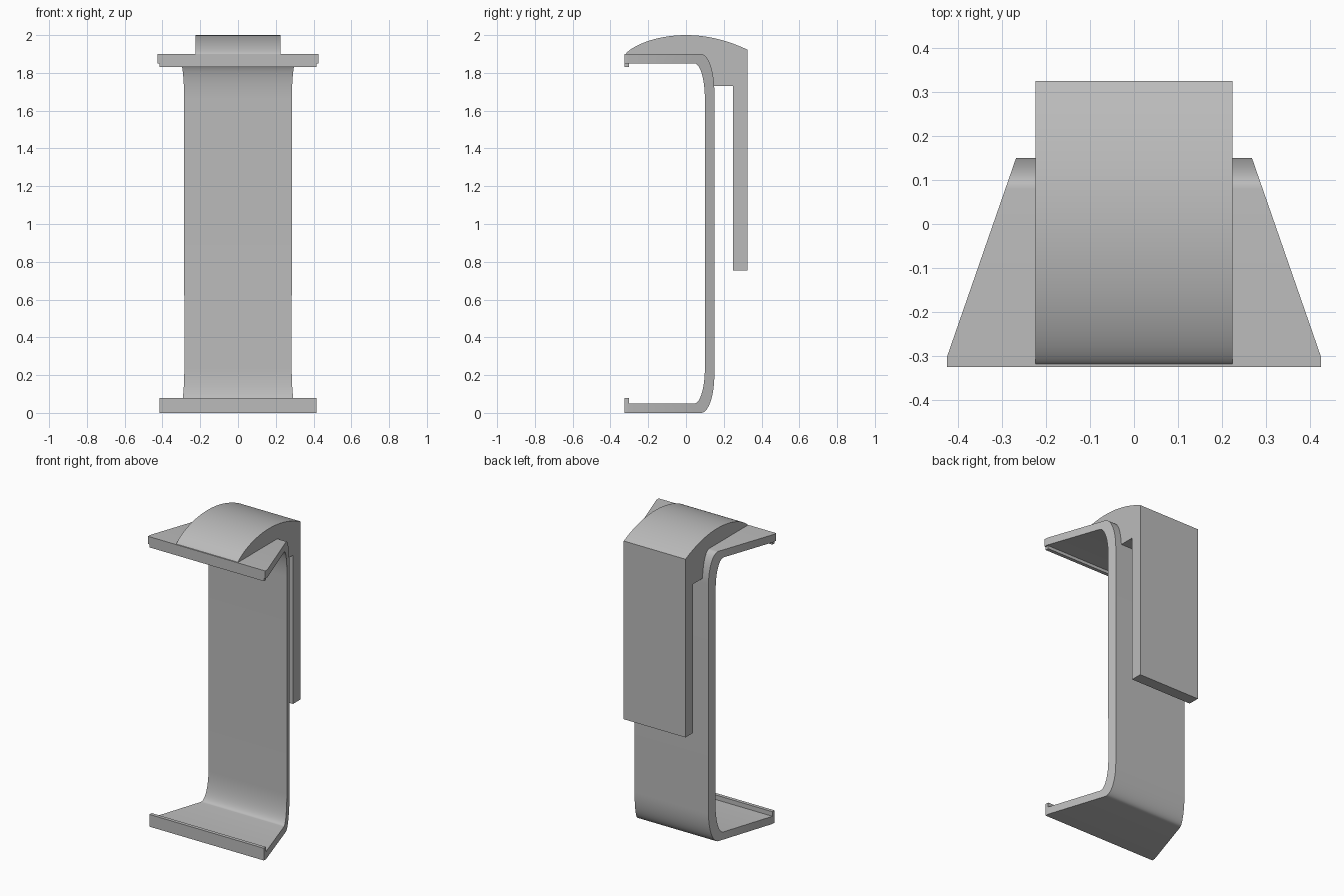
import bpy, bmesh, math

cube = bpy.data.objects.get("Cube")
if cube:
    bpy.data.objects.remove(cube)

grey = bpy.data.materials.new("plain_grey")
grey.use_nodes = True
grey.diffuse_color = (0.5, 0.5, 0.5, 1)
grey.node_tree.nodes["Principled BSDF"].inputs["Base Color"].default_value = (0.5, 0.5, 0.5, 1)

FRONT, LIP = -0.325, -0.302   # front edge and inner side of the lips
STEPS = 14


def half_width(y, z):
    """The flanges taper from the lip to the back wall."""
    front = 0.425 if z > 1 else 0.415
    t = max(0, (y - LIP) / (0.15 - LIP))
    return front + (0.268 - front) * t


def finish(name, bm):
    bmesh.ops.recalc_face_normals(bm, faces=bm.faces)
    mesh = bpy.data.meshes.new(name)
    bm.to_mesh(mesh)
    bm.free()
    mesh.materials.append(grey)
    obj = bpy.data.objects.new(name, mesh)
    bpy.context.collection.objects.link(obj)
    bpy.ops.object.select_all(action='DESELECT')
    obj.select_set(True)
    bpy.context.view_layer.objects.active = obj
    bpy.ops.object.shade_smooth_by_angle(angle=math.radians(30))
    return obj


def extrude_profile(name, points, half):
    """Closed side profile given as (y, z), extruded across x."""
    bm = bmesh.new()
    left, right = ([bm.verts.new((s * half, y, z)) for y, z in points] for s in (1, -1))
    bm.faces.new(left)
    bm.faces.new(right)
    for i in range(len(points)):
        j = (i + 1) % len(points)
        bm.faces.new((left[i], left[j], right[j], right[i]))
    return finish(name, bm)


def bend(y0, y1, z0, z1):
    """Quarter ellipse from the flat flange (y0, z0) to the wall (y1, z1)."""
    angles = [math.pi / 2 * i / STEPS for i in range(STEPS + 1)]
    return [(y0 + (y1 - y0) * math.sin(a), z1 + (z0 - z1) * math.cos(a)) for a in angles]


# Bracket: C-shaped sheet with tapered flanges
outer_bend = bend(0.08, 0.15, 1.9, 1.7)
outer = [(FRONT, 1.9), (LIP, 1.9)] + outer_bend
inner = [(FRONT, 1.85), (LIP, 1.85)] + bend(0.045, 0.1, 1.85, 1.66)
outer += [(y, 1.9 - z) for y, z in reversed(outer)]
inner += [(y, 1.9 - z) for y, z in reversed(inner)]

bm = bmesh.new()
rings = []
for o, i in zip(outer, inner):
    rings.append([bm.verts.new((s * half_width(y, z), y, z))
                  for s, (y, z) in ((1, o), (1, i), (-1, i), (-1, o))])
for a, b in zip(rings, rings[1:]):
    for k in range(4):
        n = (k + 1) % 4
        bm.faces.new((a[k], a[n], b[n], b[k]))
bm.faces.new(rings[0])
bm.faces.new(rings[-1])
finish("bracket", bm)

# Lips along the front edges
for name, low, high in (("upper_lip", 1.83, 1.85), ("lower_lip", 0.05, 0.08)):
    extrude_profile(name, [(FRONT, low), (LIP, low), (LIP, high), (FRONT, high)], 0.415)

# Hook: domed cap over the upper flange with a tongue hanging behind
dome = []
for i in range(STEPS * 2 + 1):
    a = math.pi / 2 * (1 - i / (STEPS * 2))
    dome.append((-0.318 * math.sin(a), 1.9 + 0.1 * math.cos(a) ** 1.5))
for i in range(1, STEPS + 1):
    t = i / STEPS
    dome.append((0.325 * t, 2 - 0.077 * t * t))
tongue = [(0.325, 0.755), (0.25, 0.755), (0.25, 1.73), (0.149, 1.73)]
seat = [p for p in reversed(outer_bend) if p[1] > 1.74]
extrude_profile("hook", dome + tongue + seat, 0.224)
